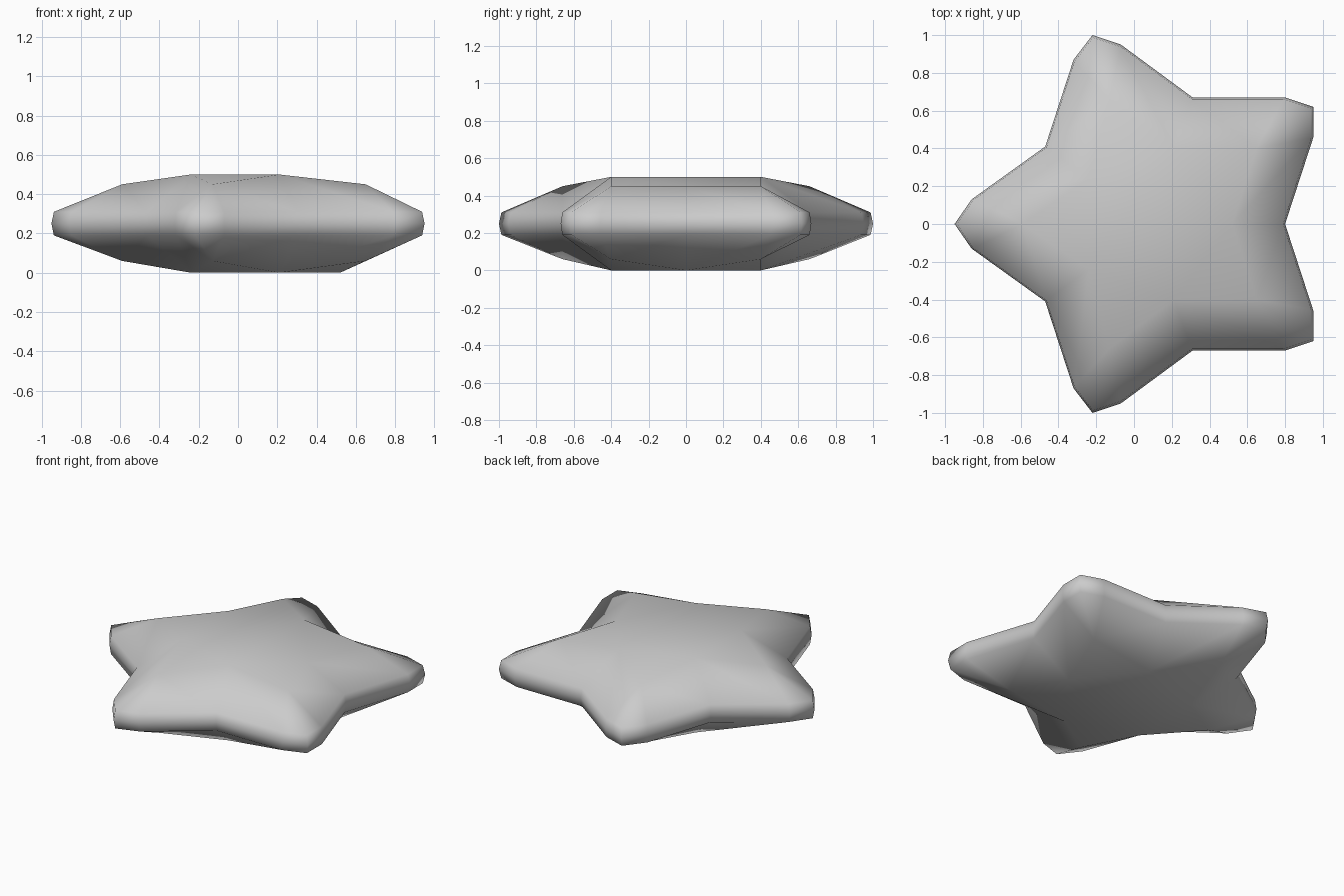
import bpy, bmesh

cube = bpy.data.objects.get("Cube")
if cube:
    bpy.data.objects.remove(cube, do_unlink=True)

grey = bpy.data.materials.new("plain_grey")
grey.use_nodes = True
colour = (0.6, 0.6, 0.6, 1)
grey.diffuse_color = colour
grey.node_tree.nodes["Principled BSDF"].inputs["Base Color"].default_value = colour


def mirrored(points):
    """Continue a list of points from the +y half round the -y half."""
    return points + [(x, -y) for x, y in reversed(points) if y > 0]


# Plan points, counter-clockwise, starting at the notch on +x
outline = mirrored([(0.8, 0), (0.95, 0.46), (0.95, 0.62), (0.8, 0.67),
                    (0.31, 0.67), (-0.07, 0.95), (-0.22, 1), (-0.32, 0.87),
                    (-0.47, 0.41), (-0.86, 0.13), (-0.95, 0)])
hub = mirrored([(0.52, 0), (0.21, 0.4), (-0.24, 0.24)])
arms = mirrored([(0.65, 0.4), (-0.13, 0.66), (-0.59, 0)])

bm = bmesh.new()


def ring(points, z, scale=1):
    return [bm.verts.new((x * scale, y * scale, z)) for x, y in points]


# Rounded rim
low, mid, high = ring(outline, 0.19, 0.987), ring(outline, 0.25), ring(outline, 0.31, 0.987)
count = len(outline)
for a, b in ((low, mid), (mid, high)):
    for i in range(count):
        j = (i + 1) % count
        bm.faces.new((a[i], a[j], b[j], b[i]))


def cap(rim, hub_z, arm_z, notch_z):
    """Close one side with five tapering arms round a flat hub."""
    inner = ring(hub, hub_z)
    inner[0].co.z = notch_z
    ridge = ring(arms, arm_z)
    for k in range(5):
        notch, side_a, tip, side_b, following = [rim[(4 * k + n) % count] for n in range(5)]
        m, p, q = ridge[k], inner[k], inner[(k + 1) % 5]
        for face in ((p, notch, side_a, m), (m, side_a, tip), (m, tip, side_b),
                     (m, side_b, following, q), (p, m, q)):
            bm.faces.new(face)
    bm.faces.new(inner[1:])
    bm.faces.new((inner[0], inner[1], inner[4]))


cap(high, 0.5, 0.45, 0.45)
cap(low, 0, 0.06, 0)
bmesh.ops.recalc_face_normals(bm, faces=bm.faces)

mesh = bpy.data.meshes.new("star")
bm.to_mesh(mesh)
bm.free()
mesh.materials.append(grey)
for polygon in mesh.polygons:
    polygon.use_smooth = True
star = bpy.data.objects.new("star", mesh)
bpy.context.collection.objects.link(star)
